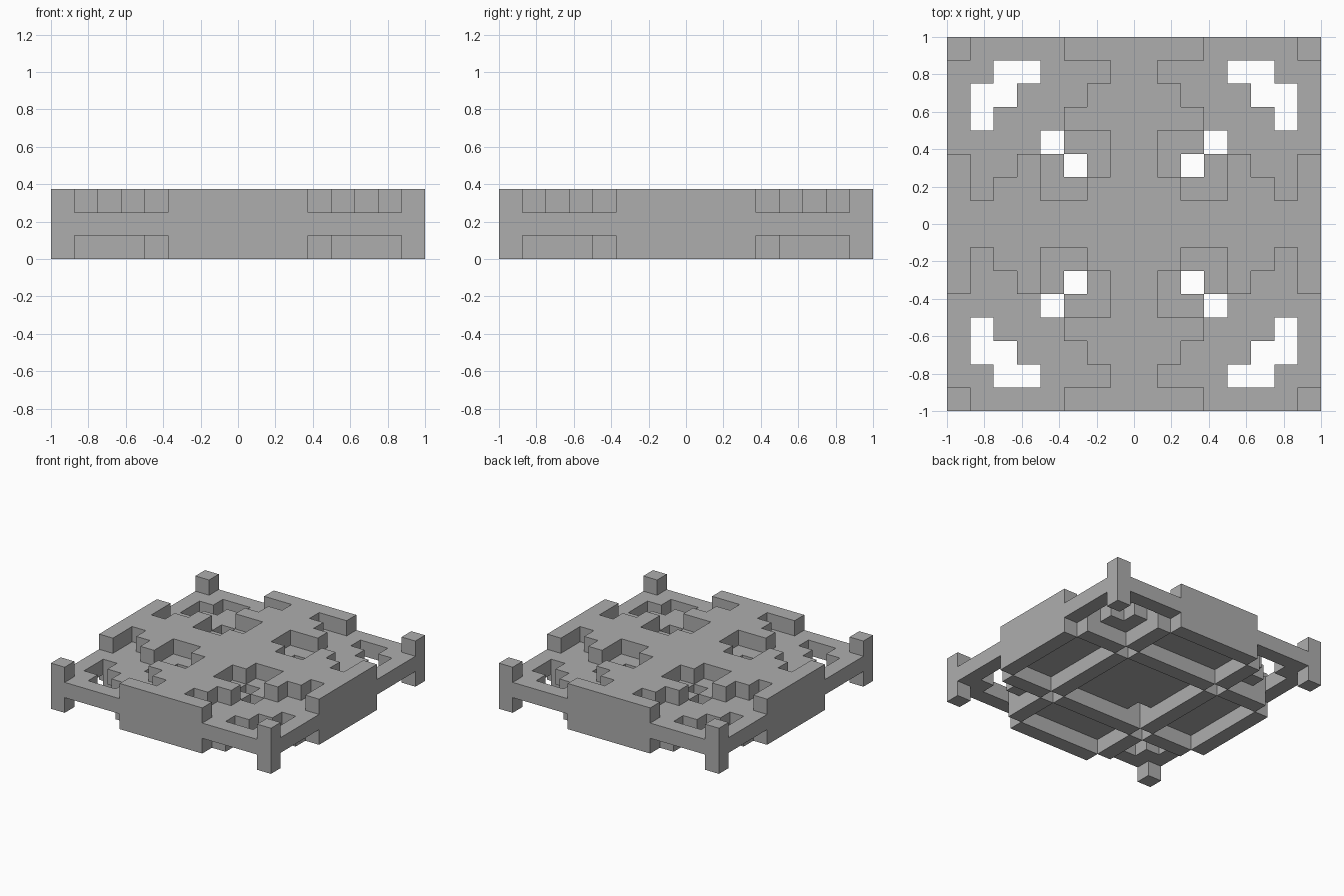
import bpy
import bmesh
from mathutils import Vector

if "Cube" in bpy.data.objects:
    bpy.data.objects.remove(bpy.data.objects["Cube"], do_unlink=True)

CELL = 0.125   # edge of one block
HALF = 8       # blocks from the centre to each side

stone = bpy.data.materials.new("stone_grey")
stone.use_nodes = True
GREY = (0.42, 0.42, 0.42, 1.0)
stone.diffuse_color = GREY
bsdf = stone.node_tree.nodes["Principled BSDF"]
bsdf.inputs["Base Color"].default_value = GREY
bsdf.inputs["Roughness"].default_value = 0.8

# One quarter of each layer, from the centre outwards, mirrored four ways
LAYERS = [
    # cross bars under the deck
    ["...#...#",
     "...#...#",
     "...#...#",
     "###.###.",
     "...#....",
     "...#....",
     "...#....",
     "###....#"],
    # pierced deck
    ["########",
     "########",
     "##.#####",
     "###.####",
     "######.#",
     "#####..#",
     "####..##",
     "########"],
    # raised pattern on top
    ["########",
     "##..##.#",
     "#...#..#",
     "#.......",
     "###.....",
     "##......",
     "#.......",
     "###....#"],
]


def fold(c):
    return c if c >= 0 else -c - 1


def part_of(i, j, layer):
    """Name of the part a block belongs to."""
    if min(i, j) == HALF - 1:
        return "corner_posts"
    if max(i, j) == HALF - 1 and min(i, j) < 3:
        return "side_walls"
    return ("underside_bars", "pierced_deck", "raised_pattern")[layer]


# Sort the blocks into parts
blocks = {}
span = range(-HALF, HALF)
for layer, rows in enumerate(LAYERS):
    for x in span:
        for y in span:
            i, j = fold(x), fold(y)
            if rows[j][i] == "#":
                blocks[(x, y, layer)] = part_of(i, j, layer)


def add_side(bm, verts, block, axis, sign):
    """Add one square side of a block, facing outwards."""
    u, v = (axis + 1) % 3, (axis + 2) % 3
    loop = []
    for du, dv in ((0, 0), (1, 0), (1, 1), (0, 1)):
        p = list(block)
        p[axis] += sign > 0
        p[u] += du
        p[v] += dv
        key = tuple(p)
        if key not in verts:
            verts[key] = bm.verts.new(Vector(key) * CELL)
        loop.append(verts[key])
    bm.faces.new(loop if sign > 0 else loop[::-1])


def build_part(name):
    """Mesh the exposed sides of every block in a part."""
    bm = bmesh.new()
    verts = {}
    for block, owner in blocks.items():
        if owner != name:
            continue
        for axis in range(3):
            for sign in (-1, 1):
                beside = list(block)
                beside[axis] += sign
                if tuple(beside) not in blocks:
                    add_side(bm, verts, block, axis, sign)
    mesh = bpy.data.meshes.new(name)
    bm.to_mesh(mesh)
    bm.free()
    mesh.materials.append(stone)
    bpy.context.collection.objects.link(bpy.data.objects.new(name, mesh))


for part in sorted(set(blocks.values())):
    build_part(part)
